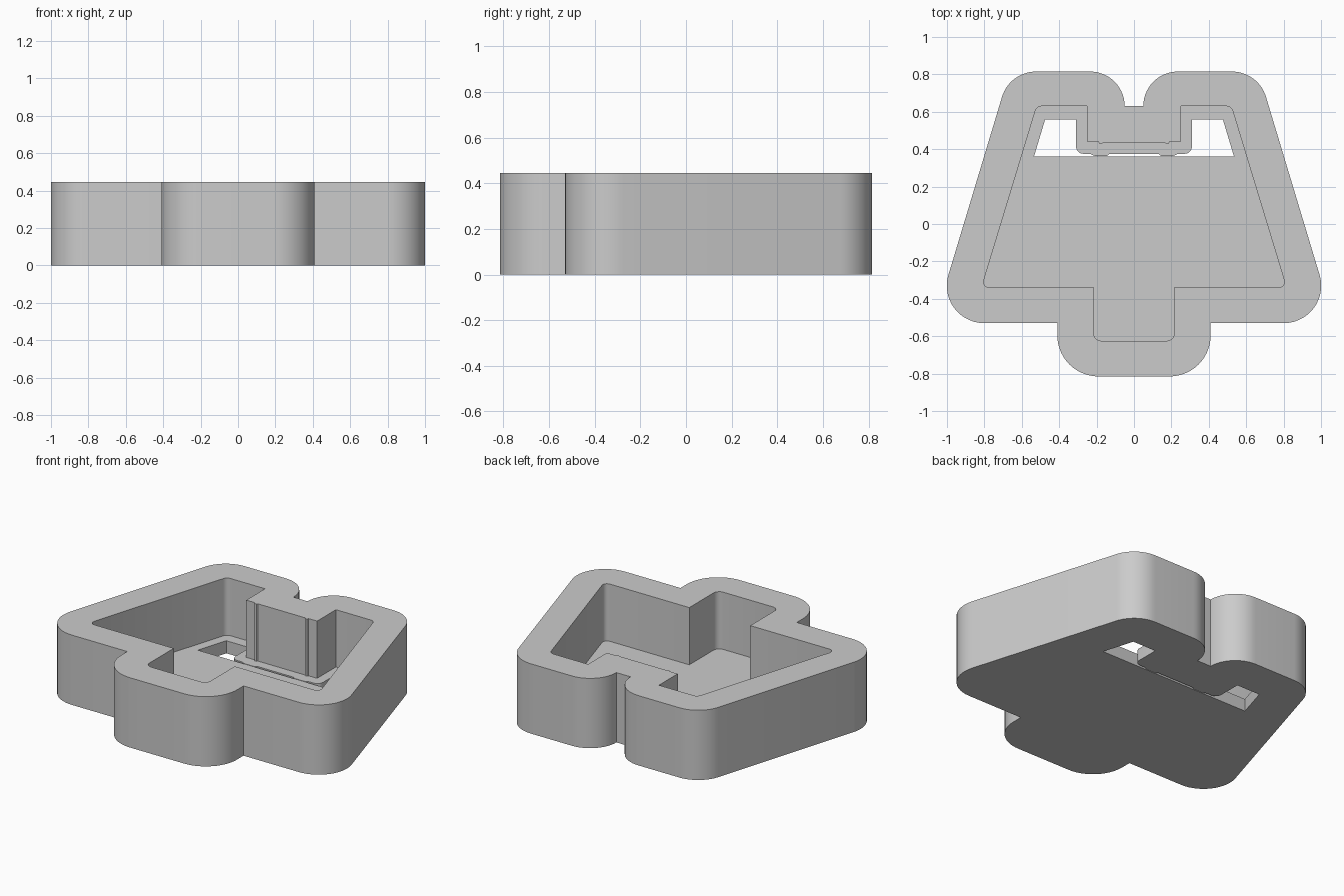
import bpy, bmesh, math
from mathutils import Vector

cube = bpy.data.objects.get("Cube")
if cube:
    bpy.data.objects.remove(cube, do_unlink=True)

HEIGHT = 0.445
FLOOR = 0.08

grey = bpy.data.materials.new("plain_grey")
grey.use_nodes = True
grey.diffuse_color = (0.6, 0.6, 0.6, 1)
grey.node_tree.nodes["Principled BSDF"].inputs["Base Color"].default_value = grey.diffuse_color


def rounded_outline(half):
    """Mirror a half profile of (x, y, radius) across x = 0 and round its corners."""
    corners = half + [(-x, y, r) for x, y, r in reversed(half)]
    outline = []
    for i, (x, y, radius) in enumerate(corners):
        point = Vector((x, y))
        if not radius:
            outline.append(point)
            continue
        before = (Vector(corners[i - 1][:2]) - point).normalized()
        after = (Vector(corners[(i + 1) % len(corners)][:2]) - point).normalized()
        half_angle = before.angle(after) / 2
        centre = point + (before + after).normalized() * radius / math.sin(half_angle)
        reach = radius / math.tan(half_angle)
        start = point + before * reach - centre
        end = point + after * reach - centre
        steps = 14 if radius > 0.1 else 5
        for k in range(steps + 1):
            blend = start.slerp(end, k / steps)
            outline.append(centre + blend.normalized() * radius)
    return outline


def prism(name, half, bottom, top):
    bm = bmesh.new()
    face = bm.faces.new([bm.verts.new((p.x, p.y, bottom)) for p in rounded_outline(half)])
    raised = bmesh.ops.extrude_face_region(bm, geom=[face])["geom"]
    verts = [v for v in raised if isinstance(v, bmesh.types.BMVert)]
    bmesh.ops.translate(bm, verts=verts, vec=(0, 0, top - bottom))
    bmesh.ops.recalc_face_normals(bm, faces=bm.faces)
    mesh = bpy.data.meshes.new(name)
    bm.to_mesh(mesh)
    bm.free()
    mesh.materials.append(grey)
    obj = bpy.data.objects.new(name, mesh)
    bpy.context.collection.objects.link(obj)
    return obj


# Outer body: two rear lobes, sloping sides and a front tab
tray = prism("tray_body", [
    (0.05, 0.63, 0), (0.05, 0.815, 0.184), (0.665, 0.815, 0.19),
    (1.07, -0.53, 0.2), (0.41, -0.53, 0), (0.41, -0.815, 0.22)], 0, HEIGHT)

# Deep pocket with a ribbed step at the rear
pocket = prism("pocket_cutter", [
    (0.165, 0.437, 0), (0.17, 0.43, 0), (0.185, 0.43, 0), (0.19, 0.44, 0),
    (0.25, 0.44, 0), (0.25, 0.63, 0), (0.52, 0.63, 0.035),
    (0.815, -0.34, 0.03), (0.215, -0.34, 0), (0.215, -0.625, 0.04)], FLOOR, 1)

# Slot through the floor, wrapping around the step
slot = prism("slot_cutter", [
    (0.13, 0.375, 0), (0.145, 0.364, 0), (0.21, 0.364, 0), (0.235, 0.375, 0),
    (0.31, 0.375, 0.04), (0.31, 0.56, 0), (0.475, 0.56, 0), (0.535, 0.36, 0)], -0.5, 0.25)

bpy.context.view_layer.objects.active = tray
for cutter in (pocket, slot):
    cutter.hide_render = True
    cut = tray.modifiers.new(cutter.name, "BOOLEAN")
    cut.operation = "DIFFERENCE"
    cut.solver = "EXACT"
    cut.object = cutter
    bpy.ops.object.modifier_apply(modifier=cut.name)
    bpy.data.objects.remove(cutter, do_unlink=True)

bpy.ops.object.select_all(action="DESELECT")
tray.select_set(True)
bpy.ops.object.shade_smooth_by_angle(angle=math.radians(30))
